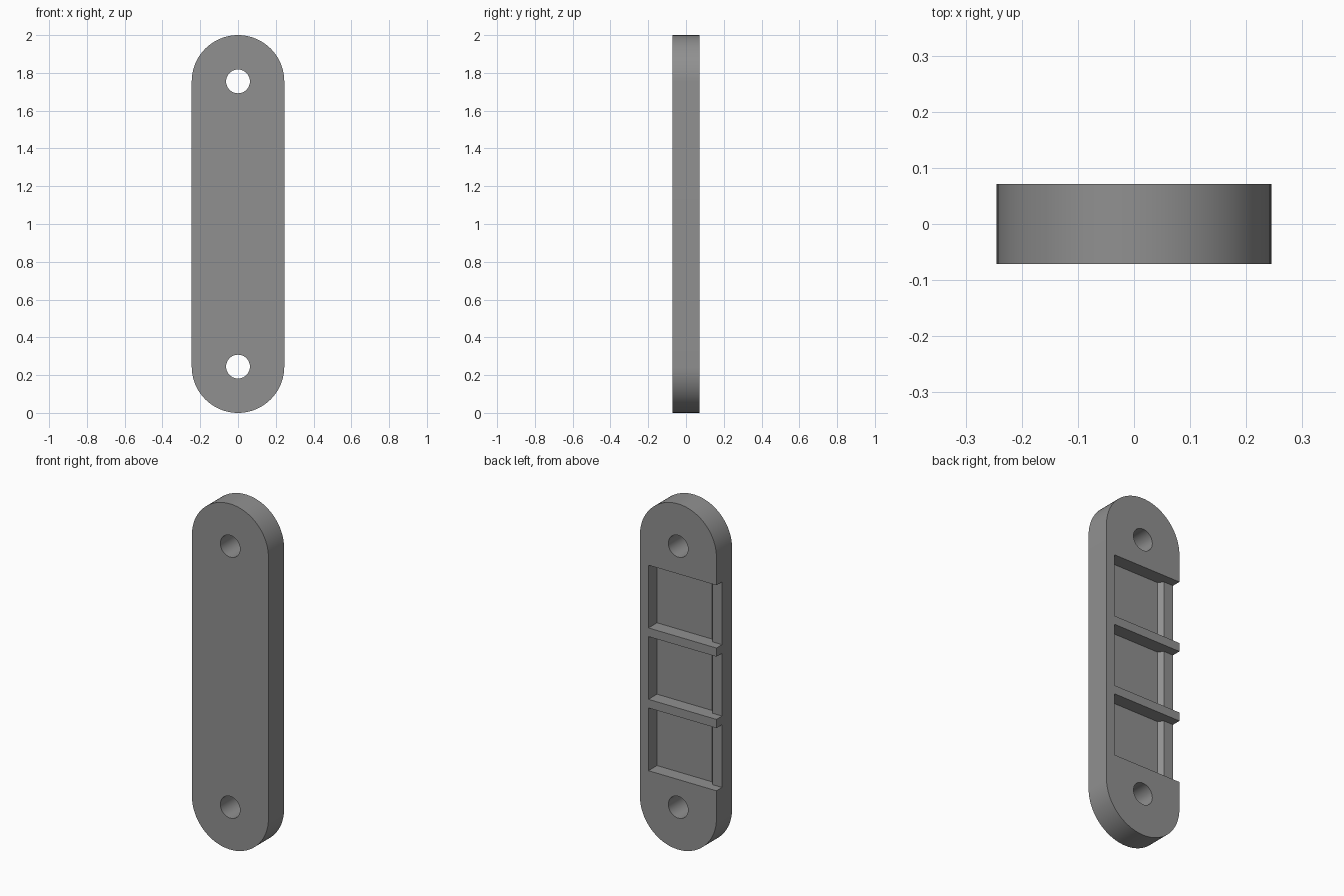
import bpy, bmesh, math

if "Cube" in bpy.data.objects:
    bpy.data.objects.remove(bpy.data.objects["Cube"])

R, T = 0.245, 0.0715            # end radius, half thickness
Z_LOW, Z_HIGH = 0.245, 1.755    # hole and end-arc centres
BAY, RIB, Z_START = 0.363, 0.05, 0.4055

grey = bpy.data.materials.new("mid_grey")
grey.diffuse_color = (0.28, 0.28, 0.28, 1)
grey.use_nodes = True
grey.node_tree.nodes["Principled BSDF"].inputs["Base Color"].default_value = grey.diffuse_color


def prism(name, points, direction):
    """Closed solid from a 3D outline swept along a direction."""
    bm = bmesh.new()
    face = bm.faces.new([bm.verts.new(p) for p in points])
    swept = bmesh.ops.extrude_face_region(bm, geom=[face])["geom"]
    bmesh.ops.translate(bm, vec=direction,
                        verts=[g for g in swept if isinstance(g, bmesh.types.BMVert)])
    bmesh.ops.recalc_face_normals(bm, faces=bm.faces)
    mesh = bpy.data.meshes.new(name)
    bm.to_mesh(mesh)
    bm.free()
    obj = bpy.data.objects.new(name, mesh)
    obj.data.materials.append(grey)
    bpy.context.collection.objects.link(obj)
    return obj


def arc(cz, r, start, end, n, y):
    return [(r * math.cos(a), y, cz + r * math.sin(a))
            for a in (start + (end - start) * i / n for i in range(n + 1))]


def cut(target, cutter):
    mod = target.modifiers.new(cutter.name, "BOOLEAN")
    mod.operation, mod.solver, mod.object = "DIFFERENCE", "EXACT", cutter
    bpy.context.view_layer.objects.active = target
    bpy.ops.object.modifier_apply(modifier=mod.name)
    bpy.data.objects.remove(cutter)


# Round-ended plate
outline = arc(Z_HIGH, R, 0, math.pi, 40, -T) + arc(Z_LOW, R, math.pi, 2 * math.pi, 40, -T)
plate = prism("link_plate", outline, (0, 2 * T, 0))

# Screw holes at both ends
for z in (Z_LOW, Z_HIGH):
    ring = arc(z, 0.063, 0, 2 * math.pi, 40, -0.2)[:-1]
    cut(plate, prism("hole_cutter", ring, (0, 0.4, 0)))

# Three rear bays, open on one side above a low sloped lip
floor, lip = T - 0.078, T - 0.051
section = [(0.19, 0.2), (0.19, floor), (-0.163, floor),
           (-0.184, lip), (-0.4, lip), (-0.4, 0.2)]
for i in range(3):
    z = Z_START + i * (BAY + RIB)
    cut(plate, prism("bay_cutter", [(x, y, z) for x, y in section], (0, 0, BAY)))

# Smooth the rounded walls, keep edges crisp
bpy.ops.object.select_all(action="DESELECT")
plate.select_set(True)
bpy.context.view_layer.objects.active = plate
bpy.ops.object.shade_smooth_by_angle(angle=math.radians(30))
